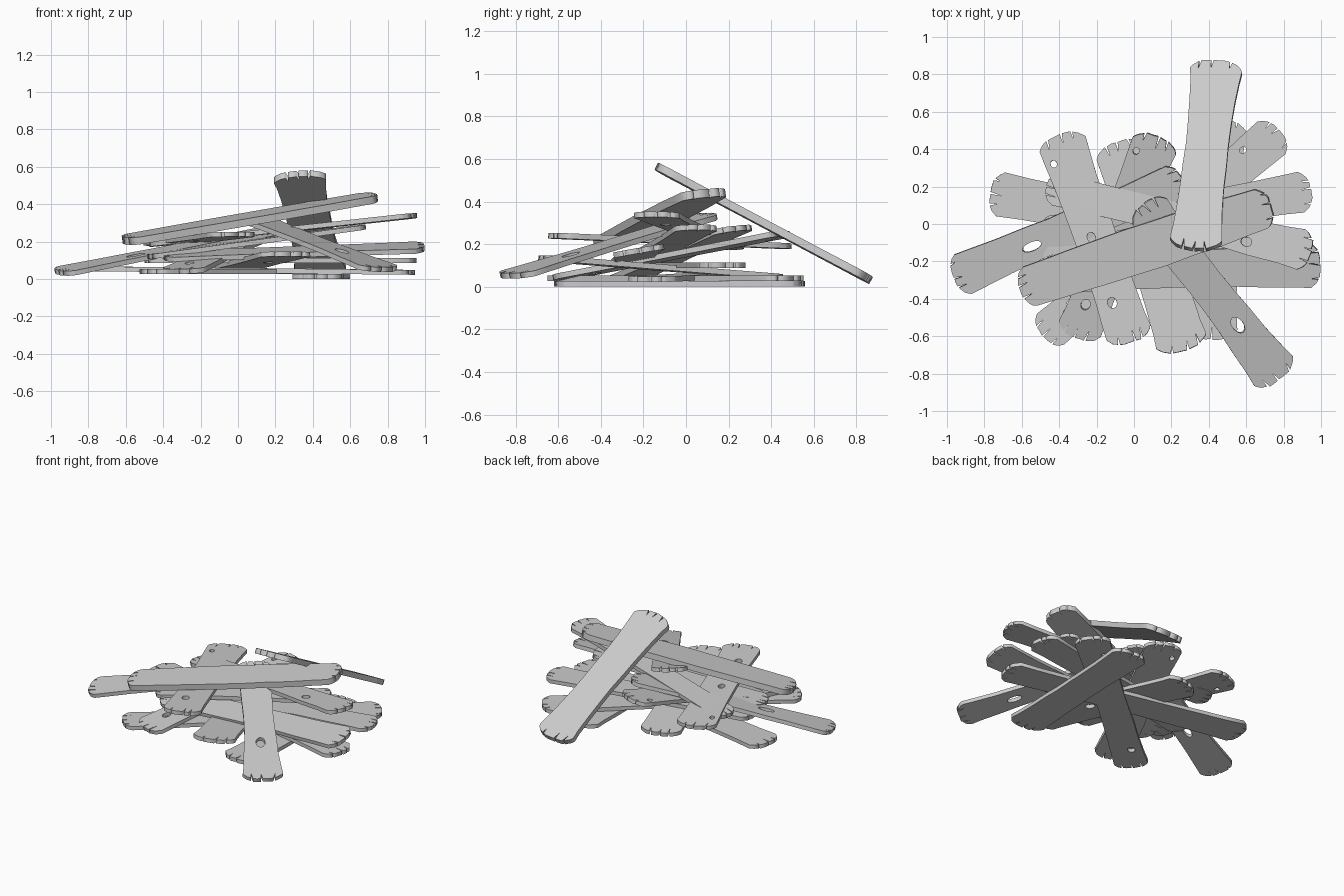
import bpy, math, random
from mathutils import Vector, Matrix

if "Cube" in bpy.data.objects:
    bpy.data.objects.remove(bpy.data.objects["Cube"])

random.seed(7)


def end_profile(w, sign, length):
    """Ragged rounded plank end with split cracks, from v=-w/2 to +w/2."""
    base = length if sign > 0 else 0.0
    cracks = [-0.25 + random.uniform(-.06, .06), 0.03 + random.uniform(-.06, .06),
              0.27 + random.uniform(-.06, .06)]
    pts = []

    def edge(v):
        return base - sign * (0.055 * abs(2 * v) ** 3.5 + random.uniform(0, .006))
    for v in (-.5, -.46, -.4):
        pts.append((edge(v), v * w))
    for c in cracks:
        d = random.uniform(.025, .05)
        pts += [(edge(c - .025), (c - .025) * w),
                (base - sign * (d + .02), (c + random.uniform(-.04, .04)) * w),
                (edge(c + .02), (c + .02) * w),
                (edge(c + .12), (c + .12) * w)]
    for v in (.46, .5):
        pts.append((edge(v), v * w))
    return pts


def plank(name, p1, p2, w1, w2, thick=.026, roll=0.0, holes=(), waist=.03):
    p1, p2 = Vector(p1), Vector(p2)
    length = (p2 - p1).length

    def half(t):
        return ((w1 + (w2 - w1) * t) / 2 - waist / 2 * math.sin(math.pi * t)
                + random.uniform(-.003, .003))
    ts = [i / 9 for i in range(1, 9)]
    # outline: lower side, far end, upper side, near end
    outline = [(t * length, -half(t)) for t in ts]
    outline += end_profile(w2, 1, length)
    outline += [(t * length, half(t)) for t in reversed(ts)]
    outline += list(reversed(end_profile(w1, -1, length)))
    loops = [outline]
    for (u, v, a, b) in holes:
        loops.append([(u * length + a * math.cos(k * math.tau / 12),
                       v + b * math.sin(k * math.tau / 12)) for k in range(12)])
    cu = bpy.data.curves.new(name, 'CURVE')
    cu.dimensions = '2D'
    cu.fill_mode = 'BOTH'
    cu.extrude = thick / 2
    for loop in loops:
        s = cu.splines.new('POLY')
        s.points.add(len(loop) - 1)
        for pt, (x, y) in zip(s.points, loop):
            pt.co = (x, y, 0, 1)
        s.use_cyclic_u = True
    ob = bpy.data.objects.new(name, cu)
    bpy.context.collection.objects.link(ob)
    # lay the plank between its two end points
    t = (p2 - p1).normalized()
    side = Vector((0, 0, 1)).cross(t).normalized()
    rot = Matrix((t, side, t.cross(side))).transposed().to_4x4()
    ob.matrix_world = Matrix.Translation(p1) @ rot @ Matrix.Rotation(roll, 4, 'X')
    bpy.ops.object.select_all(action='DESELECT')
    ob.select_set(True)
    bpy.context.view_layer.objects.active = ob
    bpy.ops.object.convert(target='MESH')


# bottom layer
plank("floor_plank_deep", (.42, -.62, .014), (.47, .56, .014), .26, .26)
plank("floor_plank_diagonal", (-.49, -.60, .04), (.78, .50, .04), .22, .23,
      holes=[(.14, .03, .03, .025), (.87, .05, .02, .017)])
plank("floor_plank_wide", (-.77, .17, .055), (.94, -.17, .036), .24, .23)
plank("low_plank_back", (-.09, .44, .045), (.27, -.68, .135), .27, .28,
      holes=[(.62, .03, .035, .025)])
plank("low_plank_right", (-.5, -.07, .10), (.95, .18, .10), .21, .22)

# middle layer
plank("mid_plank_rising", (-.31, -.61, .04), (.13, .47, .25), .24, .25,
      holes=[(.16, .02, .03, .025), (.9, .08, .02, .017)])
plank("mid_plank_right", (-.4, -.26, .12), (1.0, -.22, .17), .22, .24, roll=.17)
plank("mid_plank_hidden", (-.48, -.22, .12), (.68, .06, .28), .2, .2)
plank("left_plank", (-.965, -.29, .035), (.26, .24, .275), .23, .2, roll=.1,
      holes=[(.34, -.01, .055, .024)])
plank("mid_plank_holed", (-.40, .48, .19), (-.01, -.635, .24), .26, .25,
      holes=[(.12, -.08, .02, .017), (.49, -.02, .03, .022), (.8, -.03, .03, .025)])
plank("upper_plank_right", (-.47, .20, .185), (.95, -.15, .34), .18, .22,
      holes=[(.09, -.06, .02, .015), (.76, -.03, .03, .025)])

# top layer
plank("front_leaning_plank", (.05, .11, .335), (.78, -.83, .05), .23, .26,
      holes=[(.69, .0, .05, .03)], waist=.05)
plank("top_cross_plank", (-.61, -.35, .205), (.735, .10, .44), .22, .22,
      thick=.04, roll=.08, waist=-.03)
plank("back_leaning_plank", (.325, -.14, .565), (.445, .87, .03), .28, .28,
      thick=.036, roll=-.08, waist=.05)
